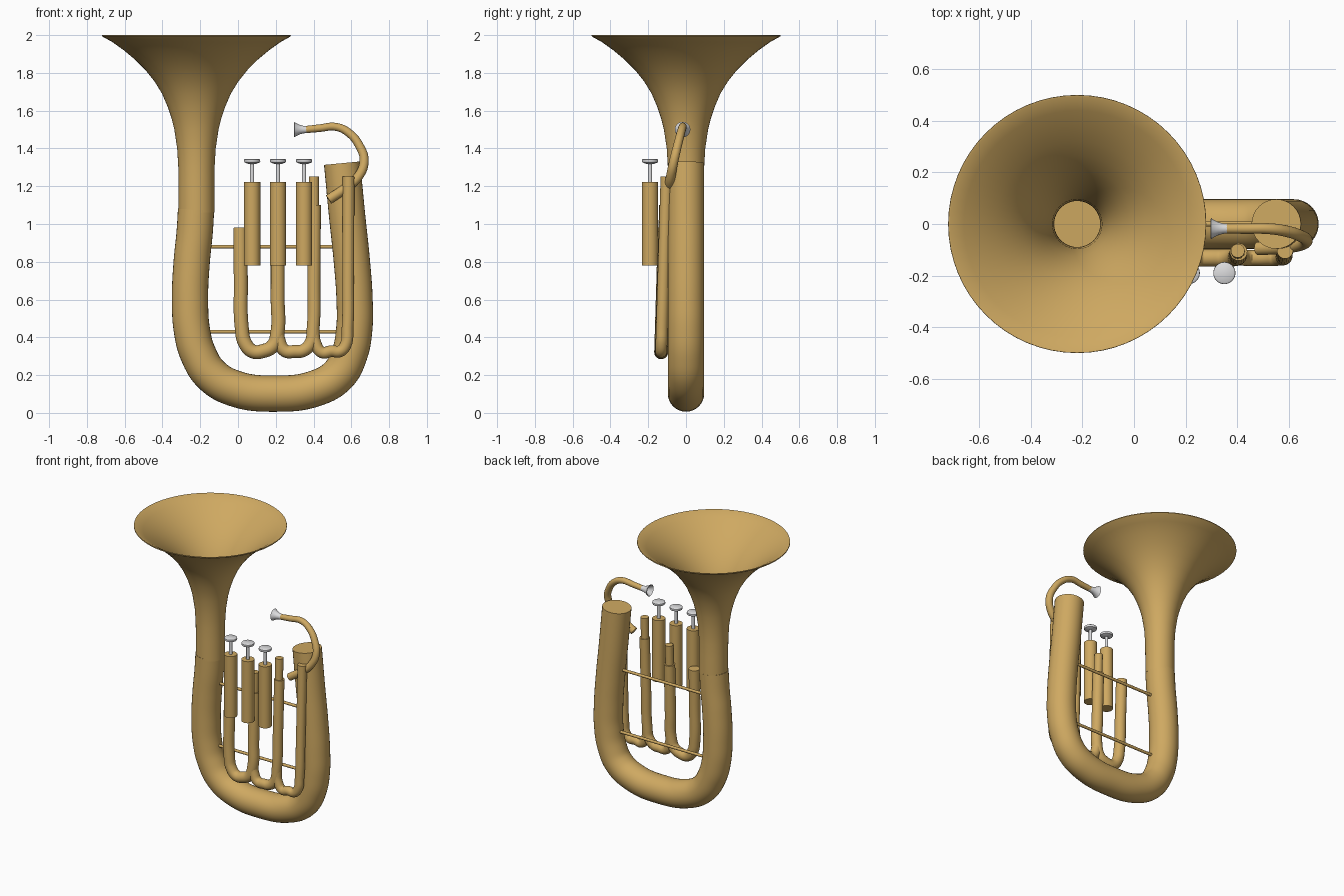
import bpy, math
from mathutils import Vector

if "Cube" in bpy.data.objects:
    bpy.data.objects.remove(bpy.data.objects["Cube"])


def material(name, rgb):
    m = bpy.data.materials.new(name)
    m.diffuse_color = (*rgb, 1)
    m.use_nodes = True
    m.node_tree.nodes["Principled BSDF"].inputs["Base Color"].default_value = m.diffuse_color
    return m


BRASS = material("brass", (0.62, 0.395, 0.12))
SILVER = material("silver", (0.72, 0.72, 0.73))


def select_only(ob):
    bpy.ops.object.select_all(action='DESELECT')
    ob.select_set(True)
    bpy.context.view_layer.objects.active = ob


def tube(name, points, mat=BRASS, sides=8, res=6):
    """Smooth pipe through (x, y, z, radius) points, with flat end caps."""
    cu = bpy.data.curves.new(name, 'CURVE')
    cu.dimensions = '3D'
    cu.bevel_depth = 1.0
    cu.bevel_resolution = sides
    cu.resolution_u = res
    cu.use_fill_caps = True
    sp = cu.splines.new('BEZIER')
    sp.bezier_points.add(len(points) - 1)
    for bp, (x, y, z, r) in zip(sp.bezier_points, points):
        bp.co = (x, y, z)
        bp.radius = r
        bp.handle_left_type = bp.handle_right_type = 'AUTO'
    ob = bpy.data.objects.new(name, cu)
    bpy.context.collection.objects.link(ob)
    cu.materials.append(mat)
    select_only(ob)
    bpy.ops.object.convert(target='MESH')
    ob = bpy.context.object
    bpy.ops.object.shade_smooth_by_angle(angle=math.radians(40))
    return ob


def lathe(name, profile, mat, loc=(0, 0, 0), axis='Z', sides=32, closed=False):
    """Revolve (radius, height) points around z, or around x."""
    verts, faces, n = [], [], len(profile)
    for i in range(sides):
        a = 2 * math.pi * i / sides
        for r, h in profile:
            p = Vector((r * math.cos(a), r * math.sin(a), h))
            if axis == 'X':
                p = Vector((p.z, p.x, p.y))
            verts.append(p + Vector(loc))
    for i in range(sides):
        k = (i + 1) % sides
        for j in range(n if closed else n - 1):
            m = (j + 1) % n
            faces.append((i * n + j, k * n + j, k * n + m, i * n + m))
    if not closed:
        faces.append([i * n for i in reversed(range(sides))])
        faces.append([i * n + n - 1 for i in range(sides)])
    me = bpy.data.meshes.new(name)
    me.from_pydata(verts, [], faces)
    me.materials.append(mat)
    ob = bpy.data.objects.new(name, me)
    bpy.context.collection.objects.link(ob)
    select_only(ob)
    bpy.ops.object.shade_smooth_by_angle(angle=math.radians(40))
    return ob


# Flared bell: thin wall with a small rolled rim
outer = [(0.095, 1.06), (0.095, 1.2), (0.096, 1.3), (0.102, 1.4), (0.117, 1.5),
         (0.132, 1.56), (0.152, 1.62), (0.182, 1.69), (0.222, 1.755), (0.27, 1.815),
         (0.325, 1.87), (0.385, 1.92), (0.445, 1.963), (0.497, 1.992)]
inner = [(r - 0.006, z + 0.004) for r, z in reversed(outer[:-1])]
rim = [(0.5, 1.995), (0.499, 2.0), (0.492, 1.999)]
lathe("bell", outer + rim + inner, BRASS, (-0.22, 0, 0), sides=64, closed=True)

# Large U-shaped body pipe
body = [(-0.222, 1.075), (-0.23, 0.95), (-0.245, 0.8), (-0.254, 0.6), (-0.243, 0.43),
        (-0.21, 0.31), (-0.14, 0.20), (-0.02, 0.13), (0.2, 0.102), (0.41, 0.13),
        (0.53, 0.20), (0.59, 0.31), (0.616, 0.45), (0.617, 0.6), (0.603, 0.8),
        (0.577, 1.05), (0.551, 1.322)]
tube("body_pipe", [(x, 0, z, 0.096) for x, z in body], sides=14, res=8)


def lean(z):
    """Depth of the valve pipes, which tilt forward towards the bottom."""
    return -0.132 + (z - 0.3) * 0.03


# Valve pipes: a chain of three U bends
chains = {
    "first_valve_bend": (0.037, [(0.012, 0.98), (0.015, 0.7), (0.02, 0.45), (0.037, 0.37),
                                 (0.08, 0.325), (0.135, 0.328), (0.185, 0.355), (0.208, 0.42),
                                 (0.21, 0.6), (0.21, 0.96)]),
    "second_valve_bend": (0.034, [(0.21, 0.48), (0.217, 0.385), (0.25, 0.328), (0.3, 0.325),
                                  (0.345, 0.33), (0.385, 0.37), (0.398, 0.45), (0.402, 0.7),
                                  (0.405, 1.10)]),
    "third_valve_bend": (0.031, [(0.4, 0.46), (0.41, 0.37), (0.445, 0.32), (0.495, 0.327),
                                 (0.54, 0.326), (0.57, 0.36), (0.58, 0.45), (0.583, 0.7),
                                 (0.585, 1.25)]),
}
for name, (r, pts) in chains.items():
    tube(name, [(x, lean(z), z, r) for x, z in pts])

# Thinner slides emerging from the sleeves
for name, x, z0, z1 in (("second_slide", 0.21, 0.9, 1.10), ("third_slide", 0.402, 1.0, 1.25)):
    tube(name, [(x, lean(z0), z0, 0.027), (x, lean(z1), z1, 0.027)], res=1)

# Three piston valves with stems and finger buttons
for i, x in enumerate((0.075, 0.212, 0.35)):
    loc = (x, -0.19, 0)
    lathe(f"valve_casing_{i + 1}", [(0.043, 0.78), (0.043, 1.223)], BRASS, loc)
    lathe(f"valve_stem_{i + 1}", [(0.011, 1.22), (0.011, 1.33)], SILVER, loc, sides=16)
    lathe(f"finger_button_{i + 1}", [(0.02, 1.318), (0.04, 1.326), (0.043, 1.332),
                                     (0.042, 1.341), (0.036, 1.345)], SILVER, loc)

# Lead pipe curling from the mouthpiece down to the body
tube("lead_pipe", [(0.36, -0.018, 1.5, 0.019), (0.43, -0.018, 1.507, 0.02),
                   (0.52, -0.018, 1.514, 0.021), (0.59, -0.028, 1.48, 0.022),
                   (0.645, -0.046, 1.41, 0.023), (0.668, -0.064, 1.335, 0.024),
                   (0.64, -0.08, 1.255, 0.025), (0.57, -0.09, 1.19, 0.026),
                   (0.48, -0.095, 1.13, 0.026)])

# Mouthpiece with a hollow cup
lathe("mouthpiece", [(0.018, 0.375), (0.02, 0.345), (0.026, 0.325), (0.036, 0.305),
                     (0.041, 0.299), (0.037, 0.297), (0.028, 0.312), (0.008, 0.335)],
      SILVER, (0, -0.018, 1.5), axis='X')

# Two thin braces across the body
for name, z in (("upper_brace", 0.88), ("lower_brace", 0.43)):
    tube(name, [(-0.2, 0, z, 0.01), (0.56, 0, z, 0.01)], sides=4, res=1)
